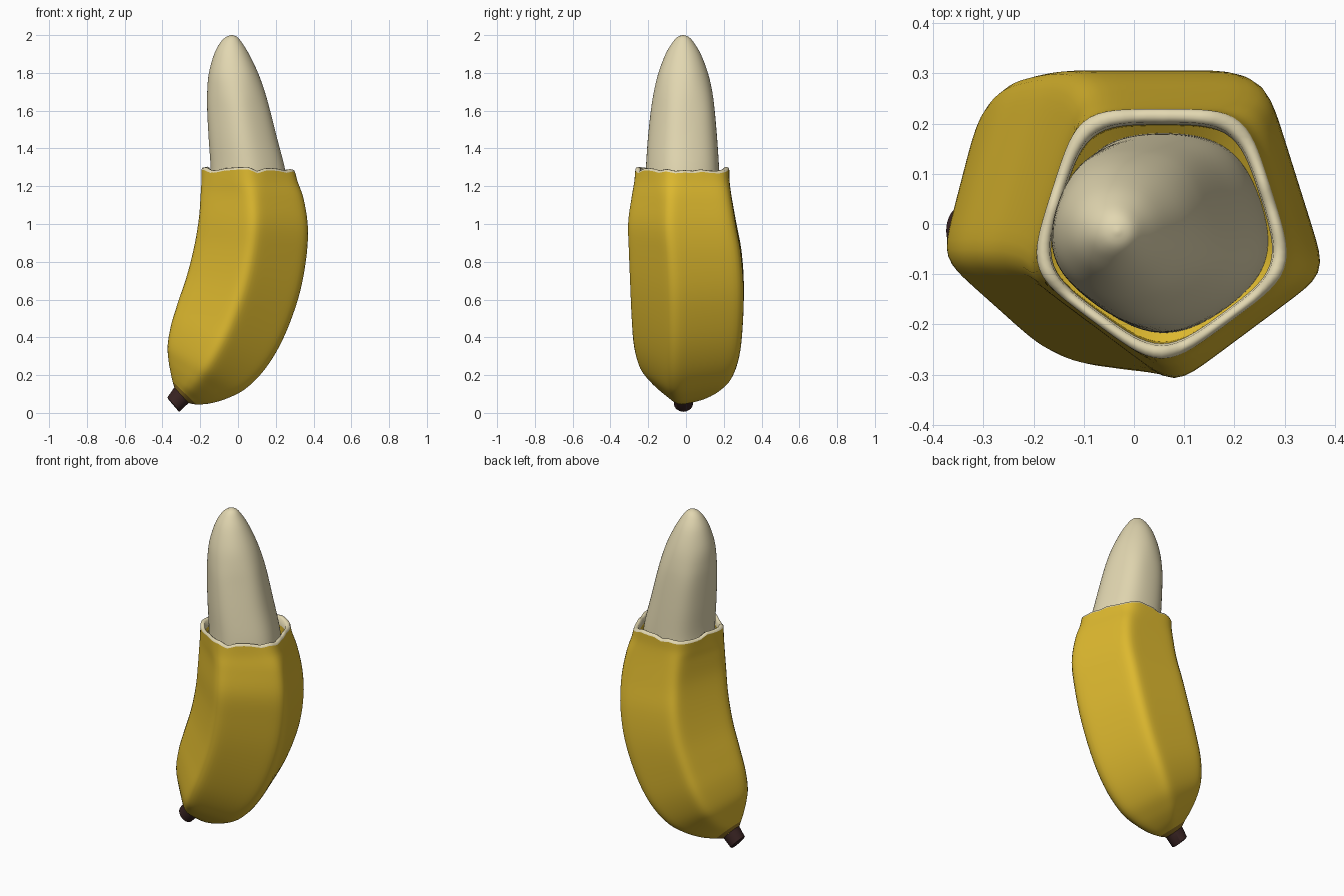
import bpy, bmesh, math, random
from mathutils import Vector

random.seed(4)
N = 96


def material(name, rgb):
    m = bpy.data.materials.new(name)
    m.diffuse_color = (*rgb, 1)
    return m


YELLOW = material("peel yellow", (0.72, 0.48, 0.028))
OLIVE = material("stem base olive", (0.32, 0.19, 0.02))
BROWN = material("stem brown", (0.04, 0.017, 0.016))
CREAM = material("flesh cream", (0.76, 0.68, 0.44))


def pentagon(p):
    """Rounded pentagon, one ridge towards -y, scaled to -1..1; higher p is sharper."""
    pts = []
    for i in range(N):
        a = 2 * math.pi * i / N
        s = sum(max(0, math.cos(a - math.radians(90 + 72 * k))) ** p for k in range(5))
        r = s ** (-1 / p)
        pts.append((r * math.cos(a), r * math.sin(a)))
    xs, ys = [q[0] for q in pts], [q[1] for q in pts]
    mx, lo, hi = max(xs), min(ys), max(ys)
    return [(x / mx, 2 * (y - lo) / (hi - lo) - 1) for x, y in pts]


def catmull(a, b, c, d, t):
    return tuple(0.5 * (2 * q + (r - p) * t + (2 * p - 5 * q + 4 * r - s) * t * t
                        + (3 * q - p - 3 * r + s) * t ** 3) for p, q, r, s in zip(a, b, c, d))


def refine(secs, sub):
    out = []
    for i in range(len(secs) - 1):
        a, d = secs[max(i - 1, 0)], secs[min(i + 2, len(secs) - 1)]
        out += [catmull(a, secs[i], secs[i + 1], d, k / sub) for k in range(sub)]
    return out + [secs[-1]]


def loft(name, secs, mats, sub=1, cap0=False, cap1=False, rule=None, angle=40):
    """Section = left x, left z, right x, right z, y min, y max, sharpness, tear amount."""
    bm = bmesh.new()
    rings = []
    for lx, lz, rx, rz, y0, y1, p, tear in refine(secs, sub):
        ring = []
        for i, (u, v) in enumerate(pentagon(p)):
            ring.append(bm.verts.new(((lx + rx) / 2 + u * (rx - lx) / 2,
                                      (y0 + y1) / 2 + v * (y1 - y0) / 2,
                                      (lz + rz) / 2 + u * (rz - lz) / 2 + tear * TEAR[i])))
        rings.append(ring)
    for j in range(len(rings) - 1):
        for i in range(N):
            k = (i + 1) % N
            f = bm.faces.new((rings[j][i], rings[j][k], rings[j + 1][k], rings[j + 1][i]))
            f.material_index = rule(j) if rule else 0
    if cap0:
        bm.faces.new(rings[0][::-1])
    if cap1:
        bm.faces.new(rings[-1])
    me = bpy.data.meshes.new(name)
    bm.to_mesh(me)
    bm.free()
    for m in mats:
        me.materials.append(m)
    ob = bpy.data.objects.new(name, me)
    bpy.context.collection.objects.link(ob)
    bpy.ops.object.select_all(action='DESELECT')
    ob.select_set(True)
    bpy.context.view_layer.objects.active = ob
    bpy.ops.object.shade_smooth_by_angle(angle=math.radians(angle))
    return ob


# Ragged height of the torn edge around the opening
knots = [random.uniform(-0.014, 0.012) for _ in range(32)]
TEAR = []
for i in range(N):
    k, t = divmod(i * 32 / N, 1)
    TEAR.append(knots[int(k)] * (1 - t) + knots[(int(k) + 1) % 32] * t)

# Peel: five-sided curved body, olive where it meets the stem
peel = [(-0.337, 0.135, -0.262, 0.052, -0.068, 0.042, 4, 0),
        (-0.346, 0.165, -0.22, 0.045, -0.09, 0.065, 5, 0),
        (-0.356, 0.21, -0.15, 0.05, -0.14, 0.125, 7, 0),
        (-0.368, 0.28, -0.06, 0.076, -0.195, 0.19, 9, 0),
        (-0.372, 0.36, 0.04, 0.128, -0.245, 0.245, 11, 0),
        (-0.353, 0.47, 0.145, 0.235, -0.275, 0.283, 13, 0),
        (-0.316, 0.59, 0.24, 0.395, -0.287, 0.3, 14, 0),
        (-0.268, 0.735, 0.32, 0.61, -0.295, 0.306, 14, 0),
        (-0.23, 0.89, 0.36, 0.81, -0.302, 0.293, 14, 0),
        (-0.207, 1.03, 0.37, 0.98, -0.306, 0.265, 13, 0),
        (-0.198, 1.15, 0.348, 1.13, -0.288, 0.242, 11, 0),
        (-0.194, 1.22, 0.316, 1.225, -0.274, 0.231, 8, 0.1),
        (-0.194, 1.28, 0.304, 1.28, -0.268, 0.229, 7, 1)]
loft("peel", peel, [YELLOW, OLIVE], sub=5, rule=lambda j: 1 if j < 5 else 0)

# Stem: short dark stub
loft("stem", [(-0.369, 0.072, -0.313, 0.006, -0.055, 0.028, 3, 0),
              (-0.374, 0.082, -0.308, 0.008, -0.063, 0.036, 3, 0),
              (-0.337, 0.135, -0.262, 0.052, -0.065, 0.04, 3, 0)],
     [BROWN], cap0=True, cap1=True)

# Torn rim: cream thickness of the peel
loft("torn_rim", [(-0.194, 1.279, 0.304, 1.279, -0.268, 0.229, 7, 1),
                  (-0.19, 1.29, 0.3, 1.29, -0.264, 0.225, 7, 1),
                  (-0.178, 1.293, 0.288, 1.293, -0.252, 0.213, 6, 1),
                  (-0.168, 1.287, 0.278, 1.287, -0.242, 0.203, 6, 1),
                  (-0.165, 1.25, 0.275, 1.25, -0.238, 0.198, 6, 0.5)], [CREAM], angle=70)

# Peel lining: inner wall running down to the flesh
loft("peel_lining", [(-0.165, 1.25, 0.275, 1.25, -0.238, 0.198, 6, 0.5),
                     (-0.165, 1.15, 0.28, 1.15, -0.235, 0.196, 6, 0),
                     (-0.13, 1.12, 0.25, 1.12, -0.19, 0.16, 5, 0)], [YELLOW])

# Flesh: exposed fruit with rounded tip
flesh = [(-0.15, 1.05, 0.272, 1.05, -0.218, 0.182, 4, 0),
         (-0.147, 1.2, 0.262, 1.2, -0.216, 0.18, 4, 0),
         (-0.145, 1.3, 0.247, 1.3, -0.212, 0.175, 4, 0),
         (-0.155, 1.45, 0.208, 1.45, -0.202, 0.165, 4, 0),
         (-0.163, 1.6, 0.17, 1.6, -0.186, 0.152, 4, 0),
         (-0.163, 1.7, 0.142, 1.7, -0.17, 0.139, 3.5, 0),
         (-0.154, 1.8, 0.106, 1.8, -0.146, 0.116, 3, 0),
         (-0.126, 1.9, 0.058, 1.9, -0.108, 0.078, 3, 0),
         (-0.094, 1.96, 0.021, 1.96, -0.072, 0.042, 3, 0),
         (-0.064, 1.99, -0.004, 1.99, -0.045, 0.015, 3, 0),
         (-0.036, 2.0, -0.03, 2.0, -0.018, -0.012, 3, 0)]
loft("flesh", flesh, [CREAM], sub=4, cap0=True, cap1=True, angle=60)
